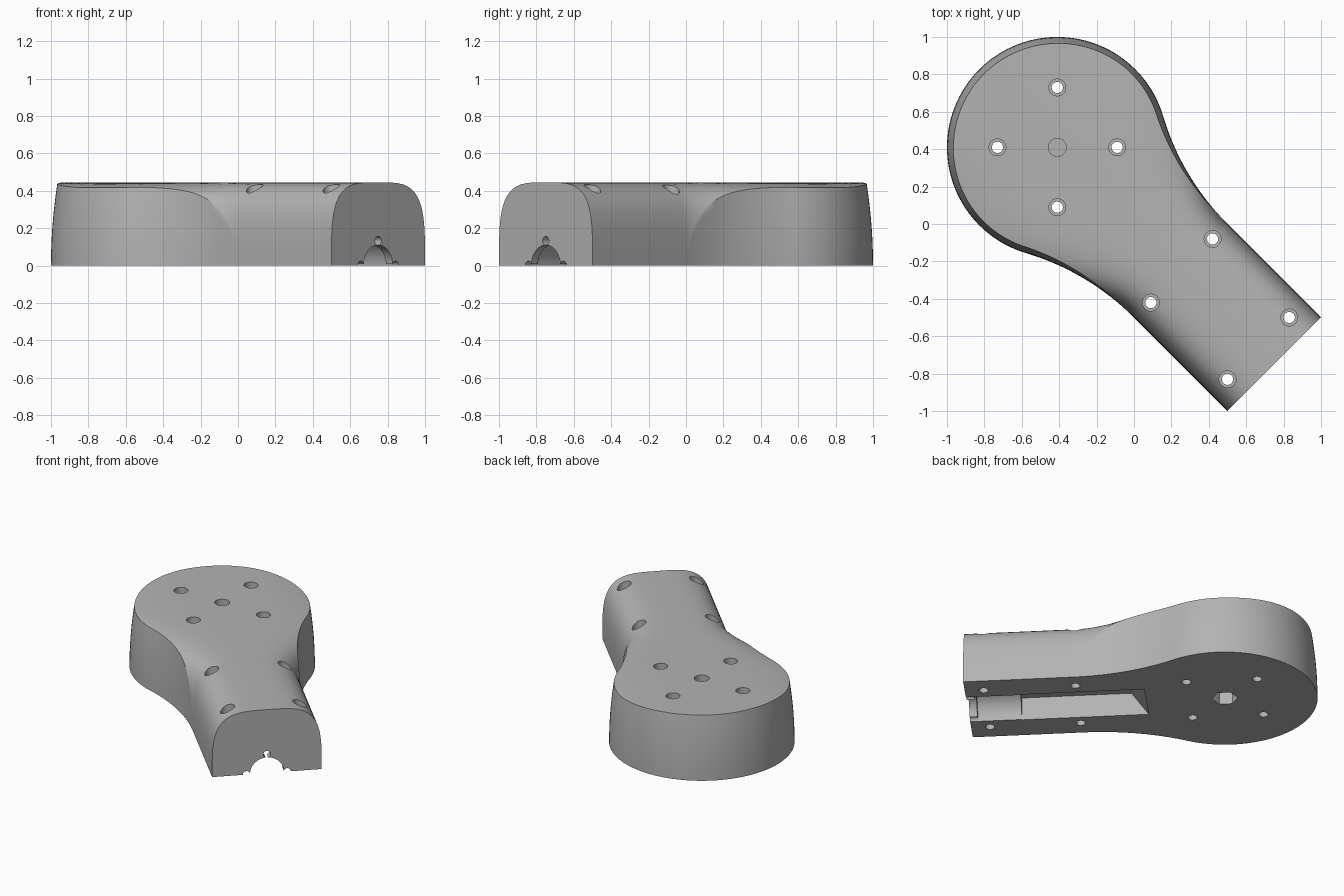
import bpy, bmesh, math
from mathutils import Matrix, Vector

if "Cube" in bpy.data.objects:
    bpy.data.objects.remove(bpy.data.objects["Cube"])

# Local frame: disc centre at the origin, arm along +x, then placed diagonally
PLACE = Matrix.Translation((-0.41, 0.41, 0)) @ Matrix.Rotation(-math.pi / 4, 4, 'Z')
HEIGHT, DISC_R, ARM_W, ARM_END = 0.445, 0.59, 0.354, 1.64
NECK_X, NECK_R = 0.93, 1.36
POWER = 3.8

grey = bpy.data.materials.new("plain_grey")
grey.use_nodes = True
COLOUR = (0.45, 0.45, 0.45, 1)
grey.diffuse_color = COLOUR
grey.node_tree.nodes["Principled BSDF"].inputs["Base Color"].default_value = COLOUR


def crown(p):
    """Height of the domed top, which widens from the arm to the disc."""
    t = min(1, max(0, (NECK_X - p.x) / NECK_X))
    width = ARM_W + 0.48 * t * t * (3 - 2 * t)
    return HEIGHT * max(0, 1 - (abs(p.y) / width) ** POWER) ** (1 / POWER)


def half_outline():
    """Base points, inward directions and draft strength on one side."""
    pts = []
    neck_c = Vector((NECK_X, ARM_W + NECK_R))
    tangent = math.atan2(neck_c.y, neck_c.x)
    for i in range(41):
        a = math.pi + (tangent - math.pi) * i / 40
        d = Vector((math.cos(a), math.sin(a)))
        pts.append((d * DISC_R, -d, 1))
    start, end = tangent - math.pi, -math.pi / 2
    for i in range(1, 33):
        t = 1 - (1 - i / 32) ** 1.5
        a = start + (end - start) * t
        d = Vector((math.cos(a), math.sin(a)))
        pts.append((neck_c + d * NECK_R, d, 1 - t))
    for i in range(1, 7):
        x = NECK_X + (ARM_END - NECK_X) * i / 6
        pts.append((Vector((x, ARM_W)), Vector((0, -1)), 0))
    return pts


def section(base, inward, draft):
    """Points from the base up the drafted wall, then over to the spine."""
    def wall(z):
        return base + inward * (0.035 * draft * (z / HEIGHT) ** 2)
    edge_z = crown(base)
    for _ in range(8):
        edge_z = crown(wall(edge_z))
    points = [(*wall(edge_z * k / 8), edge_z * k / 8) for k in range(9)]
    edge, spine = wall(edge_z), Vector((max(0, base.x), 0))
    for j in range(1, 19):
        p = edge.lerp(spine, (j / 18) ** 3)
        points.append((*p, crown(p)))
    return points


def finish(bm, name):
    bmesh.ops.recalc_face_normals(bm, faces=bm.faces)
    bm.transform(PLACE)
    mesh = bpy.data.meshes.new(name)
    bm.to_mesh(mesh)
    bm.free()
    mesh.materials.append(grey)
    obj = bpy.data.objects.new(name, mesh)
    bpy.context.collection.objects.link(obj)
    return obj


# Housing shell
bm = bmesh.new()
left = [section(*p) for p in half_outline()]
right = [[(x, -y, z) for x, y, z in s] for s in left]
rows = [[bm.verts.new(p) for p in s] for s in right[::-1] + left[1:]]
for a, b in zip(rows, rows[1:]):
    for k in range(len(a) - 1):
        bm.faces.new((a[k], b[k], b[k + 1], a[k + 1]))
bm.faces.new([r[0] for r in rows])
bm.faces.new(rows[0] + rows[-1][-2::-1])
bm.faces.new((rows[0][-1], rows[-1][-1], rows[-1][-2]))
bmesh.ops.remove_doubles(bm, verts=bm.verts, dist=1e-5)
bmesh.ops.dissolve_degenerate(bm, edges=bm.edges, dist=1e-6)
body = finish(bm, "housing")

cutters = []


def drill(p, q, radius, sides=32):
    """Cylindrical cutter between two points."""
    p, q = Vector(p), Vector(q)
    axis = q - p
    bm = bmesh.new()
    turn = axis.to_track_quat('Z', 'Y').to_matrix().to_4x4()
    bmesh.ops.create_cone(bm, cap_ends=True, segments=sides, radius1=radius, radius2=radius,
                          depth=axis.length, matrix=Matrix.Translation((p + q) / 2) @ turn)
    cutters.append(finish(bm, "hole_cutter"))


# Counterbored screw holes on the disc and the arm
to_local = PLACE.inverted()
screws = [(-0.41, 0.73), (-0.73, 0.41), (-0.09, 0.41), (-0.41, 0.09),
          (0.42, -0.08), (0.09, -0.42), (0.83, -0.5), (0.5, -0.83)]
for x, y in screws:
    c = to_local @ Vector((x, y, 0))
    up = Vector((0, 0, 1))
    drill(c - up * 0.1, c + up * 0.6, 0.03)
    drill(c + up * 0.2, c + up * 0.6, 0.045)

# Centre bore above, hexagonal pocket below
drill((0, 0, 0.25), (0, 0, 0.6), 0.048)
bm = bmesh.new()
ring = [(0.083 * math.cos(i * math.pi / 3), 0.083 * math.sin(i * math.pi / 3)) for i in range(6)]
hexagon = bm.faces.new([bm.verts.new((x, y, -0.1)) for x, y in ring])
top = bmesh.ops.extrude_face_region(bm, geom=[hexagon])["geom"]
bmesh.ops.translate(bm, verts=[g for g in top if isinstance(g, bmesh.types.BMVert)], vec=(0, 0, 0.25))
cutters.append(finish(bm, "hex_cutter"))

# Underside trough with a sloping end
bm = bmesh.new()
profile = [(0.43, -0.1), (0.61, 0.16), (1.31, 0.16), (1.31, -0.1)]
side = bm.faces.new([bm.verts.new((x, -0.16, z)) for x, z in profile])
far = bmesh.ops.extrude_face_region(bm, geom=[side])["geom"]
bmesh.ops.translate(bm, verts=[g for g in far if isinstance(g, bmesh.types.BMVert)], vec=(0, 0.32, 0))
cutters.append(finish(bm, "trough_cutter"))

# Round seat, collar opening and its three small screw holes
drill((1.3, 0, 0), (1.59, 0, 0), 0.156, 48)
drill((1.55, 0, 0), (1.8, 0, 0), 0.11, 48)
for i in range(3):
    a = i * math.pi / 2
    y, z = 0.132 * math.cos(a), 0.132 * math.sin(a)
    drill((1.55, y, z), (1.8, y, z), 0.024, 20)

# Cut everything out of the housing
bpy.ops.object.select_all(action='DESELECT')
body.select_set(True)
bpy.context.view_layer.objects.active = body
for cutter in cutters:
    cutter.hide_render = True
    mod = body.modifiers.new("cut", 'BOOLEAN')
    mod.operation, mod.solver, mod.object = 'DIFFERENCE', 'EXACT', cutter
    bpy.ops.object.modifier_apply(modifier=mod.name)
    bpy.data.objects.remove(cutter)
bpy.ops.object.shade_smooth_by_angle(angle=math.radians(30))
